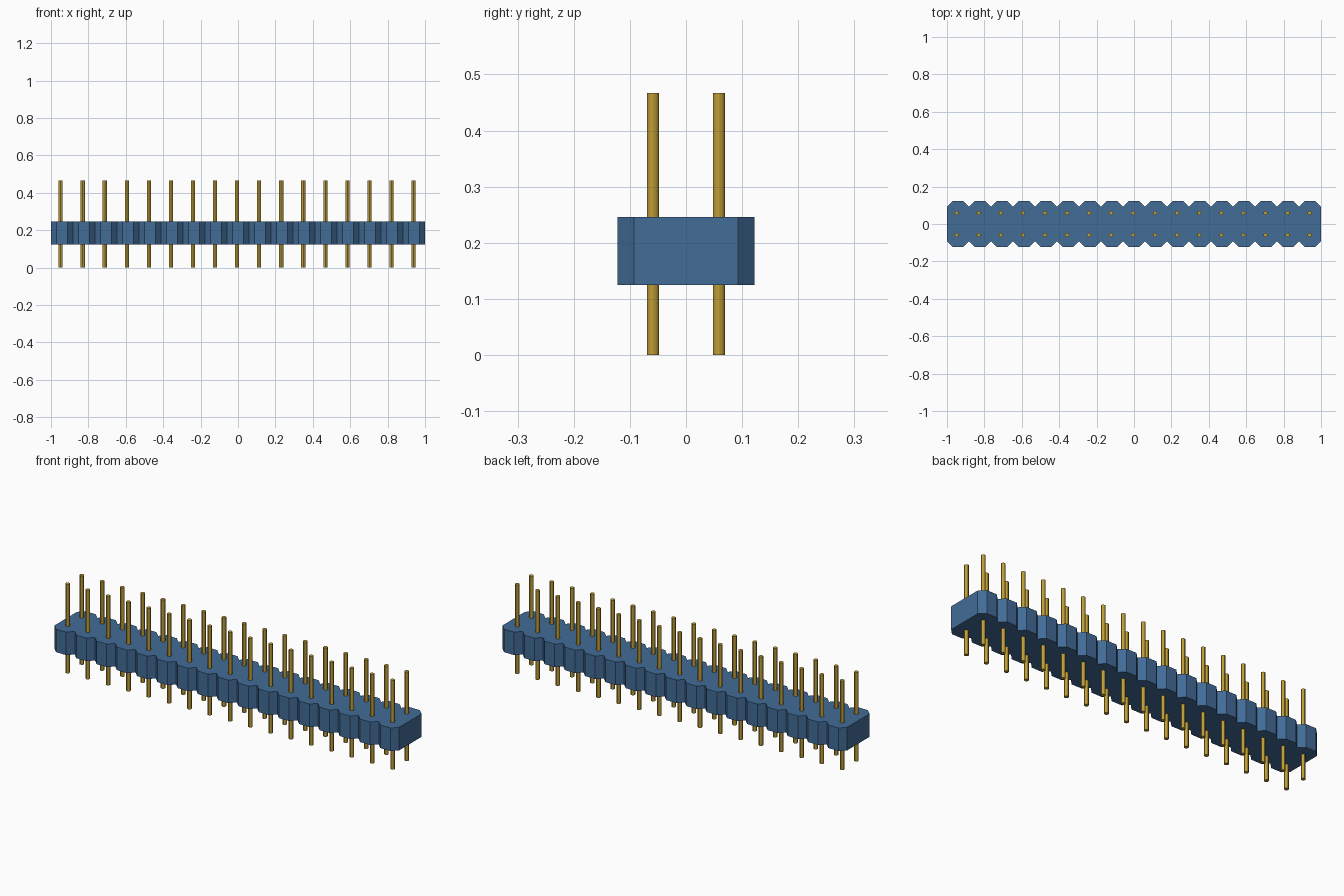
import bpy, bmesh

COUNT = 17
PITCH = 2 / COUNT
HALF_Y = 0.1225
CUT = PITCH / 4
Z_LOW, Z_HIGH = 0.125, 0.246
PIN_TOP, PIN_R = 0.467, 0.011

cube = bpy.data.objects.get("Cube")
if cube:
    bpy.data.objects.remove(cube, do_unlink=True)


def material(name, colour):
    mat = bpy.data.materials.new(name)
    mat.use_nodes = True
    mat.diffuse_color = colour
    mat.node_tree.nodes["Principled BSDF"].inputs["Base Color"].default_value = colour
    return mat


def add_object(name, bm, mat):
    bmesh.ops.recalc_face_normals(bm, faces=bm.faces)
    mesh = bpy.data.meshes.new(name)
    bm.to_mesh(mesh)
    bm.free()
    mesh.materials.append(mat)
    obj = bpy.data.objects.new(name, mesh)
    bpy.context.collection.objects.link(obj)
    return obj


blue = material("blue plastic", (0.055, 0.15, 0.31, 1))
gold = material("gold metal", (0.52, 0.34, 0.04, 1))

# Housing: a row of chamfered cells joined into one scalloped outline
front = []
for i in range(COUNT):
    x = -1 + i * PITCH
    if i == 0:
        front.append((x, CUT - HALF_Y))
    front += [(x + CUT, -HALF_Y), (x + PITCH - CUT, -HALF_Y),
              (x + PITCH, CUT - HALF_Y)]
outline = front + [(x, -y) for x, y in reversed(front)]
bm = bmesh.new()
base = bm.faces.new([bm.verts.new((x, y, Z_LOW)) for x, y in outline])
side = bmesh.ops.extrude_face_region(bm, geom=[base], use_keep_orig=True)
for v in side["geom"]:
    if isinstance(v, bmesh.types.BMVert):
        v.co.z = Z_HIGH
add_object("housing", bm, blue)

# Pins: two rows of thin round posts through the housing
for row, y in (("front", -PITCH / 2), ("back", PITCH / 2)):
    for i in range(COUNT):
        bpy.ops.mesh.primitive_cylinder_add(
            vertices=12, radius=PIN_R, depth=PIN_TOP,
            location=(-0.948 + i * 0.1179, y, PIN_TOP / 2))
        pin = bpy.context.object
        pin.name = f"{row}_pin_{i + 1}"
        pin.data.materials.append(gold)
        bpy.ops.object.shade_smooth_by_angle()
